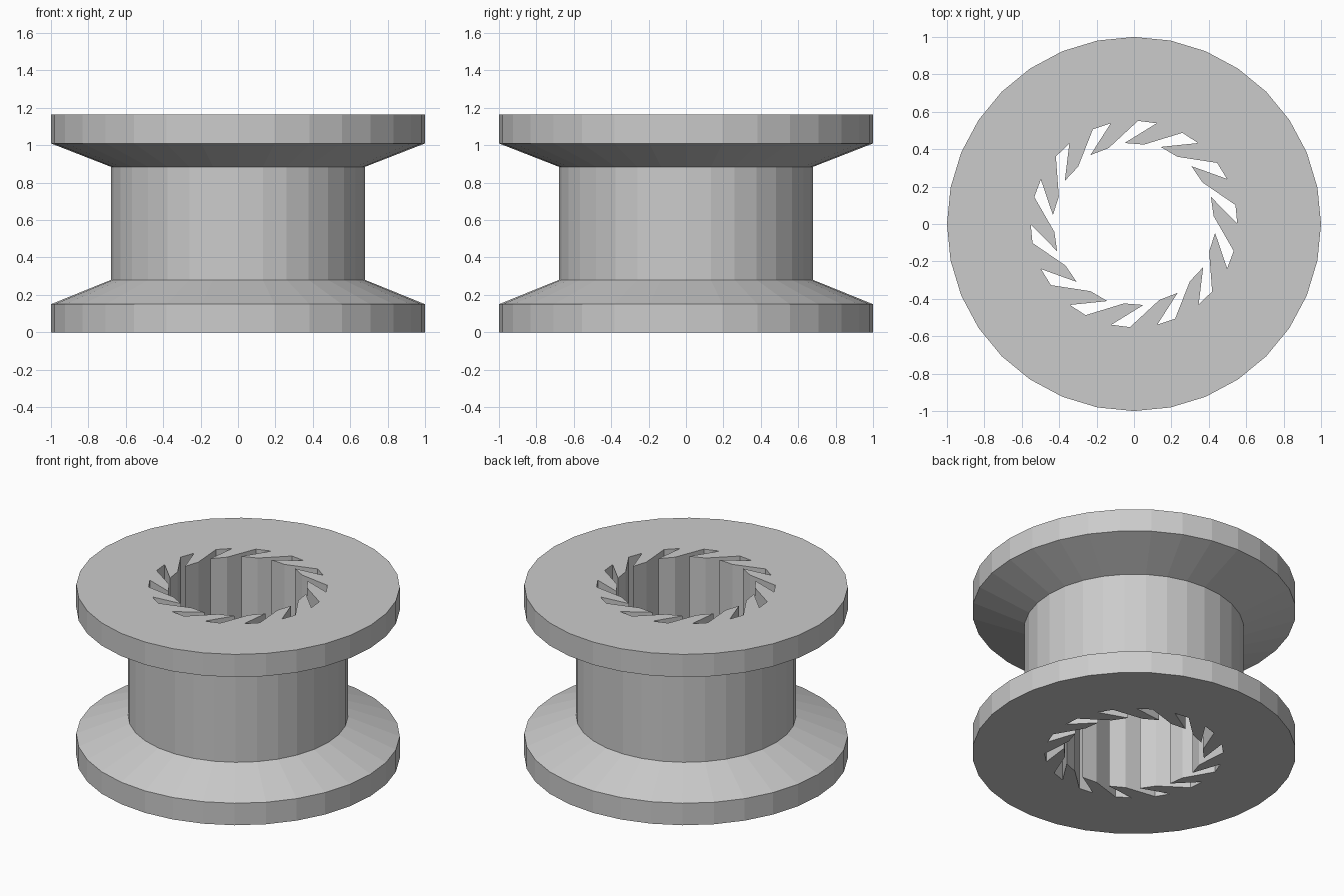
import bpy
import bmesh
from math import cos, sin, radians, tau

cube = bpy.data.objects.get("Cube")
if cube:
    bpy.data.objects.remove(cube, do_unlink=True)

SIDES = 32
TEETH = 14
HEIGHT = 1.165

# Outer silhouette from bottom to top: radius, height
PROFILE = [(1, 0), (1, 0.15), (0.68, 0.28), (0.68, 0.885), (1, 1.01), (1, HEIGHT)]
# One slanted tooth of the bore: radius, angle in degrees
TOOTH = [(0.552, 10.6), (0.552, 0.2), (0.436, 19.5), (0.428, 5.6)]


def polar(radius, angle, z):
    return (radius * cos(angle), radius * sin(angle), z)


def add_loop(bm, points):
    return [bm.verts.new(p) for p in points]


def bridge(bm, low, high):
    for i in range(len(low)):
        j = (i + 1) % len(low)
        bm.faces.new((low[i], low[j], high[j], high[i]))


def bore_points(z):
    return [polar(r, radians(a) - k * tau / TEETH, z)
            for k in range(TEETH) for r, a in TOOTH]


bm = bmesh.new()

# Flanges, cones and drum
rings = [add_loop(bm, [polar(r, tau * i / SIDES, z) for i in range(SIDES)])
         for r, z in PROFILE]
for low, high in zip(rings, rings[1:]):
    bridge(bm, low, high)

# Toothed through-bore
bore_low = add_loop(bm, bore_points(0))
bore_high = add_loop(bm, bore_points(HEIGHT))
bridge(bm, bore_low, bore_high)

# Flat end faces around the bore
for outer, inner in ((rings[0], bore_low), (rings[-1], bore_high)):
    edges = [bm.edges.get((loop[i - 1], loop[i]))
             for loop in (outer, inner) for i in range(len(loop))]
    bmesh.ops.triangle_fill(bm, edges=edges, use_beauty=True)

bmesh.ops.recalc_face_normals(bm, faces=bm.faces)
mesh = bpy.data.meshes.new("spool")
bm.to_mesh(mesh)
bm.free()

# Plain grey material
grey = bpy.data.materials.new("light grey")
grey.use_nodes = True
colour = (0.6, 0.6, 0.6, 1)
grey.diffuse_color = colour
grey.node_tree.nodes["Principled BSDF"].inputs["Base Color"].default_value = colour
mesh.materials.append(grey)

spool = bpy.data.objects.new("spool", mesh)
bpy.context.collection.objects.link(spool)
